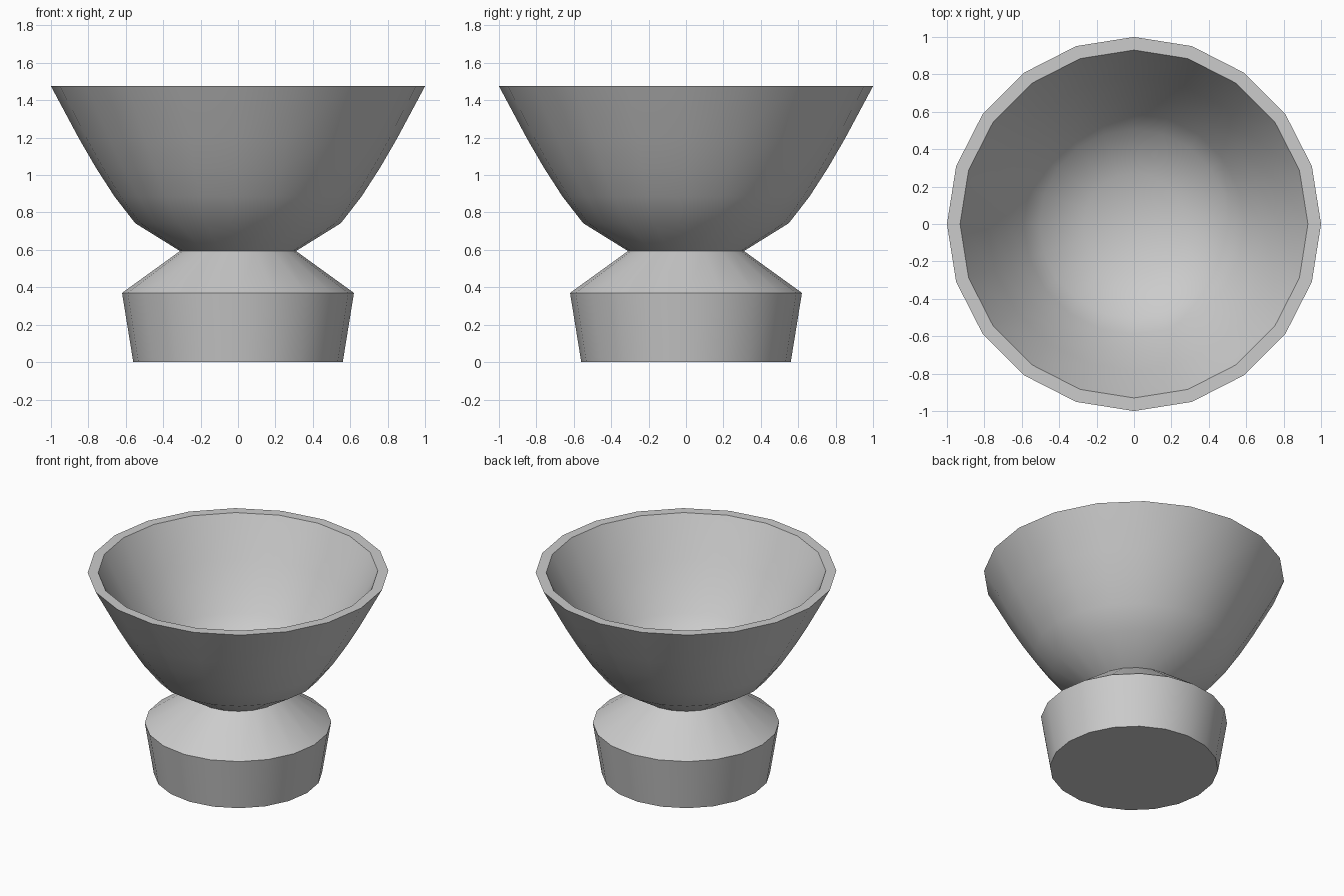
import bpy, bmesh
from math import cos, sin, pi, radians

if "Cube" in bpy.data.objects:
    bpy.data.objects.remove(bpy.data.objects["Cube"])

SIDES = 20


def lathe(name, profile):
    """Revolve a (radius, height) profile around z; radius 0 makes a pole."""
    bm = bmesh.new()
    rings = []
    for r, z in profile:
        if r == 0:
            rings.append([bm.verts.new((0, 0, z))] * SIDES)
        else:
            rings.append([bm.verts.new((r * cos(2 * pi * i / SIDES),
                                        r * sin(2 * pi * i / SIDES), z))
                          for i in range(SIDES)])
    for low, high in zip(rings, rings[1:]):
        for i in range(SIDES):
            j = (i + 1) % SIDES
            corners = [low[i], low[j], high[j], high[i]]
            bm.faces.new(list(dict.fromkeys(corners)))
    bmesh.ops.recalc_face_normals(bm, faces=bm.faces)
    mesh = bpy.data.meshes.new(name)
    bm.to_mesh(mesh)
    bm.free()
    obj = bpy.data.objects.new(name, mesh)
    bpy.context.collection.objects.link(obj)
    bpy.ops.object.select_all(action='DESELECT')
    obj.select_set(True)
    bpy.context.view_layer.objects.active = obj
    bpy.ops.object.shade_smooth_by_angle(angle=radians(30))
    return obj


# solid flared foot, tapering in to the neck
foot = [(0, 0), (0.56, 0), (0.62, 0.37), (0.31, 0.594)]
# outside of the bowl up to the rim
outside = [(0.55, 0.743), (0.66, 0.885), (0.76, 1.04), (0.85, 1.195), (1.0, 1.475)]
# flat rim, then down the inside to the floor
inside = [(0.93, 1.475), (0.785, 1.20), (0.69, 1.04), (0.59, 0.895),
          (0.505, 0.79), (0.27, 0.67), (0, 0.645)]

lathe("footed_bowl", foot + outside + inside)
